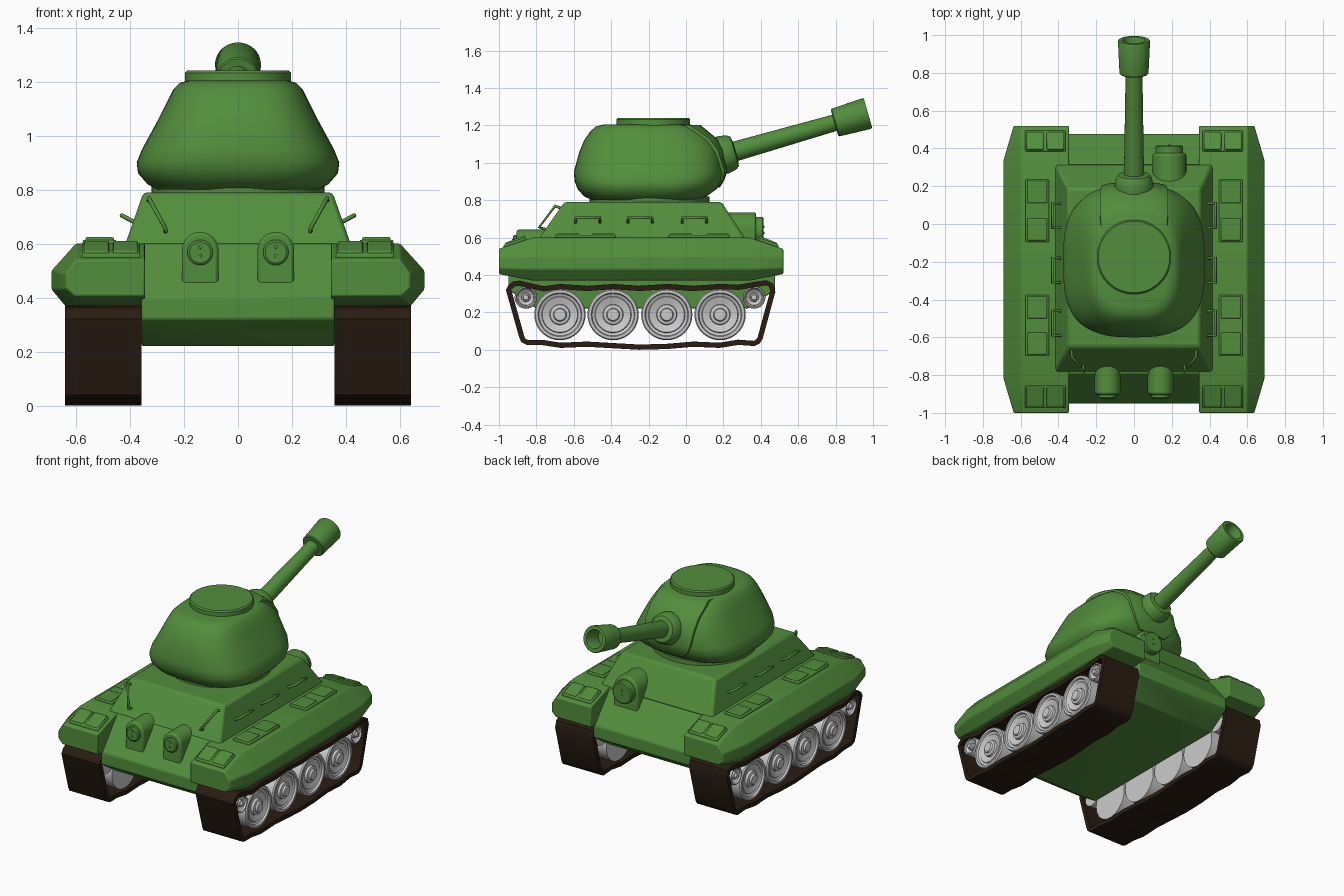
import bpy, bmesh
from math import sin, cos, pi, radians, atan2, hypot
from mathutils import Vector

if "Cube" in bpy.data.objects:
    bpy.data.objects.remove(bpy.data.objects["Cube"])


def material(name, rgb):
    m = bpy.data.materials.new(name)
    m.diffuse_color = (*rgb, 1)
    m.use_nodes = True
    m.node_tree.nodes["Principled BSDF"].inputs["Base Color"].default_value = m.diffuse_color
    return m


GREEN = material("green_paint", (0.085, 0.27, 0.045))
BROWN = material("dark_track", (0.022, 0.012, 0.006))


def finish(ob, mat=None, bevel=0, angle=35):
    if mat:
        ob.data.materials.append(mat)
    bpy.ops.object.select_all(action='DESELECT')
    bpy.context.view_layer.objects.active = ob
    ob.select_set(True)
    if bevel:
        b = ob.modifiers.new("bevel", 'BEVEL')
        b.width, b.segments, b.limit_method = bevel, 2, 'ANGLE'
        b.angle_limit = radians(28)
    bpy.ops.object.shade_smooth_by_angle(angle=radians(angle))
    return ob


def loft(name, rings, mat=GREEN, bevel=0, caps=True, closed=False, angle=35):
    """Skin a list of equal-length closed rings of 3D points."""
    bm = bmesh.new()
    vs = [[bm.verts.new(p) for p in r] for r in rings]
    n = len(rings[0])
    pairs = list(zip(vs, vs[1:])) + ([(vs[-1], vs[0])] if closed else [])
    for a, b in pairs:
        for i in range(n):
            j = (i + 1) % n
            bm.faces.new((a[i], a[j], b[j], b[i]))
    if caps and not closed:
        bm.faces.new(vs[0])
        bm.faces.new(vs[-1])
    bmesh.ops.recalc_face_normals(bm, faces=bm.faces)
    me = bpy.data.meshes.new(name)
    bm.to_mesh(me)
    bm.free()
    ob = bpy.data.objects.new(name, me)
    bpy.context.collection.objects.link(ob)
    return finish(ob, mat, bevel, angle)


def revolve(name, origin, axis, profile, mat=GREEN, n=40):
    """Lathe a (distance, radius) profile around an axis."""
    o, a = Vector(origin), Vector(axis).normalized()
    u = a.orthogonal().normalized()
    v = a.cross(u)
    return loft(name, [[o + a * t + (u * cos(2 * pi * i / n) + v * sin(2 * pi * i / n)) * r
                        for i in range(n)] for t, r in profile], mat)


def box(name, x0, x1, y0, y1, z0a, z0b, h, bevel=0.006):
    """Box whose base height runs from z0a at y0 to z0b at y1."""
    base = [(x0, y0, z0a), (x1, y0, z0a), (x1, y1, z0b), (x0, y1, z0b)]
    return loft(name, [[(x, y, z - 0.02) for x, y, z in base],
                       [(x, y, z + h) for x, y, z in base]], bevel=bevel)


def rod(name, pts, r=0.008):
    cu = bpy.data.curves.new(name, 'CURVE')
    cu.dimensions, cu.bevel_depth, cu.bevel_resolution = '3D', r, 2
    cu.use_fill_caps = True
    sp = cu.splines.new('POLY')
    sp.points.add(len(pts) - 1)
    for p, c in zip(sp.points, pts):
        p.co = (*c, 1)
    ob = bpy.data.objects.new(name, cu)
    bpy.context.collection.objects.link(ob)
    cu.materials.append(GREEN)


# Lower hull and superstructure
hull = [(-.79, .60), (-.95, .40), (-.95, .32), (-.80, .22),
        (.33, .22), (.477, .32), (.477, .40), (.32, .59)]
loft("lower_hull", [[(x, y, z) for y, z in hull] for x in (-.357, .357)], bevel=.008)


def rect(hx, y0, y1, z):
    return [(-hx, y0, z), (hx, y0, z), (hx, y1, z), (-hx, y1, z)]


loft("superstructure", [rect(.42, -.79, .32, .59), rect(.35, -.65, .19, .79)], bevel=.015)

# Fenders with tapered ends
mid = [(.345, .37), (.64, .37), (.69, .43), (.69, .50), (.60, .60), (.345, .60)]
end = [(.345, .405), (.605, .405), (.637, .435), (.637, .49), (.60, .54), (.345, .54)]
for s in (-1, 1):
    loft("fender", [[(s * x, y, z) for x, z in sec] for y, sec in
                    ((-1, end), (-.82, mid), (.34, mid), (.52, end))], bevel=.006, angle=20)
    # Storage boxes along the fender tops
    for y0, y1 in ((-.095, .235), (-.70, -.375)):
        xs = sorted((s * .45, s * .575))
        box("storage_base", *xs, y0, y1, .60, .60, .014)
        for a, b in ((y0 + .008, y0 + .125), (y1 - .125, y1 - .008)):
            box("storage_lid", xs[0] + .01, xs[1] - .01, a, b, .60, .60, .024)
    for y0, y1, za, zb in ((-.975, -.855, .548, .588), (.385, .495, .585, .548)):
        xs = sorted((s * .362, s * .578))
        box("end_box", *xs, y0, y1, za, zb, .014)
        for a, b in ((.37, .462), (.478, .57)):
            xs = sorted((s * a, s * b))
            box("end_box_lid", *xs, y0 + .008, y1 - .008, za, zb, .024)

# Running gear: closed track loop with thickness
outer = [(-.963, .32), (-.95, .345), (-.925, .365), (-.89, .37), (-.84, .358), (-.76, .34),
         (-.67, .352), (-.53, .342), (-.39, .352), (-.25, .342), (-.10, .352), (.04, .342),
         (.18, .352), (.28, .348), (.36, .362), (.43, .372), (.465, .355), (.478, .31),
         (.41, .06), (.395, .035), (.365, .02), (.28, .026), (.18, .01), (.04, .016),
         (-.10, .004), (-.25, .0), (-.39, .008), (-.53, .016), (-.67, .01), (-.77, .025),
         (-.85, .025), (-.88, .04), (-.893, .07)]


def inset(pts, d):
    out = []
    for i, (y, z) in enumerate(pts):
        (ya, za), (yb, zb) = pts[i - 1], pts[(i + 1) % len(pts)]
        l = hypot(yb - ya, zb - za)
        out.append((y + d * (zb - za) / l, z - d * (yb - ya) / l))
    return out


inner = inset(outer, .028)
big = [(.37, .02), (.37, .137), (.622, .137), (.63, .131), (.63, .117), (.618, .112),
       (.612, .098), (.618, .094), (.606, .055), (.622, .052), (.626, .036), (.638, .031), (.64, .002)]
for s in (-1, 1):
    loft("track", [[(s * x, y, z) for y, z in p] for x, p in
                   ((.358, outer), (.64, outer), (.64, inner), (.358, inner))], BROWN, closed=True)
    for y in (-.674, -.39, -.103, .182):
        revolve("road_wheel", (0, y, .188), (s, 0, 0), big, None)
    for y in (-.856, .364):
        revolve("end_wheel", (0, y, .28), (s, 0, 0),
                [(t, r * .44) for t, r in big], None, 28)


# Round-topped housings on the sloped hull ends
def housing(name, x, z, r, drop, y0, y1, cap_r, y2):
    arc = [(x + r * cos(pi * i / 16), z + r * sin(pi * i / 16)) for i in range(17)]
    arc += [(x - r, z - drop), (x + r, z - drop)]
    loft(name, [[(a, y, b) for a, b in arc] for y in (y0, y1)], bevel=.012)
    d = 1 if y2 > y1 else -1
    revolve(name + "_cap", (x, y1, z - .008), (0, d, 0),
            [(-.03, cap_r), (abs(y2 - y1) - .006, cap_r), (abs(y2 - y1), cap_r - .008)])
    for dz in (-.02, .012):
        revolve(name + "_bolt", (x, y2, z + dz), (0, d, 0), [(-.01, .008), (.005, .006)], n=12)


for s in (-1, 1):
    housing("exhaust", s * .14, .575, .068, .155, -.74, -.905, .047, -.925)
housing("front_lamp", .187, .645, .09, .18, .18, .375, .073, .415)

# Grab handles on sides and rear
for s in (-1, 1):
    for y in (-.525, -.245, .045):
        rod("side_handle", [(s * .385, y - .065, .68), (s * .432, y - .065, .705),
                            (s * .432, y + .065, .705), (s * .385, y + .065, .68)])
    rod("rear_handle", [(s * .33, -.66, .755), (s * .33, -.70, .768),
                        (s * .268, -.785, .655), (s * .268, -.745, .642)])

# Turret: superellipse layers (z, half width, back y, front y)
layers = [(.80, .30, -.50, .07), (.82, .335, -.545, .11), (.86, .37, -.58, .165),
          (.90, .375, -.595, .19), (.95, .355, -.60, .205), (1.06, .295, -.57, .185),
          (1.12, .265, -.545, .15), (1.17, .24, -.51, .09), (1.195, .215, -.48, .06),
          (1.205, .18, -.44, .02)]
N = 3.0


def power(v):
    return (1 if v > 0 else -1) * abs(v) ** (2 / N)


loft("turret", [[(hx * power(cos(2 * pi * i / 64)),
                  (b + f) / 2 + (f - b) / 2 * power(sin(2 * pi * i / 64)), z)
                 for i in range(64)] for z, hx, b, f in layers], angle=60)
revolve("turret_ring", (0, -.195, .77), (0, 0, 1), [(0, .32), (.05, .32)], n=64)
revolve("turret_hatch", (0, -.175, 1.18), (0, 0, 1),
        [(0, .197), (.052, .197), (.06, .189)], n=64)

# Mantlet plate following the turret front
rings = []
for (z, hx, b, f), w in zip(layers[2:9], (.10, .145, .17, .18, .18, .18, .175)):
    xs = [w * (i / 6 - 1) for i in range(13)]
    ys = [(b + f) / 2 + (f - b) / 2 * (1 - abs(x / hx) ** N) ** (1 / N) + .016 for x in xs]
    rings.append([(x, y, z + .008) for x, y in zip(xs, ys)] +
                 [(x, y - .07, z + .003) for x, y in zip(xs[::-1], ys[::-1])])
loft("mantlet", rings, angle=50)

# Gun: collar, barrel and hollow muzzle on one tilted axis
gun_o, gun_d = (0, .26, 1.06), (0, .961, .276)
revolve("gun_collar", gun_o, gun_d,
        [(-.17, .09), (-.12, .104), (-.06, .103), (-.02, .096), (0, .082), (.006, .05)])
revolve("gun_barrel", gun_o, gun_d, [(-.05, .054), (.60, .044)])
revolve("muzzle", gun_o, gun_d,
        [(.555, .04), (.556, .072), (.562, .077), (.735, .085), (.742, .081),
         (.742, .06), (.735, .056), (.62, .052), (.62, .002)])
